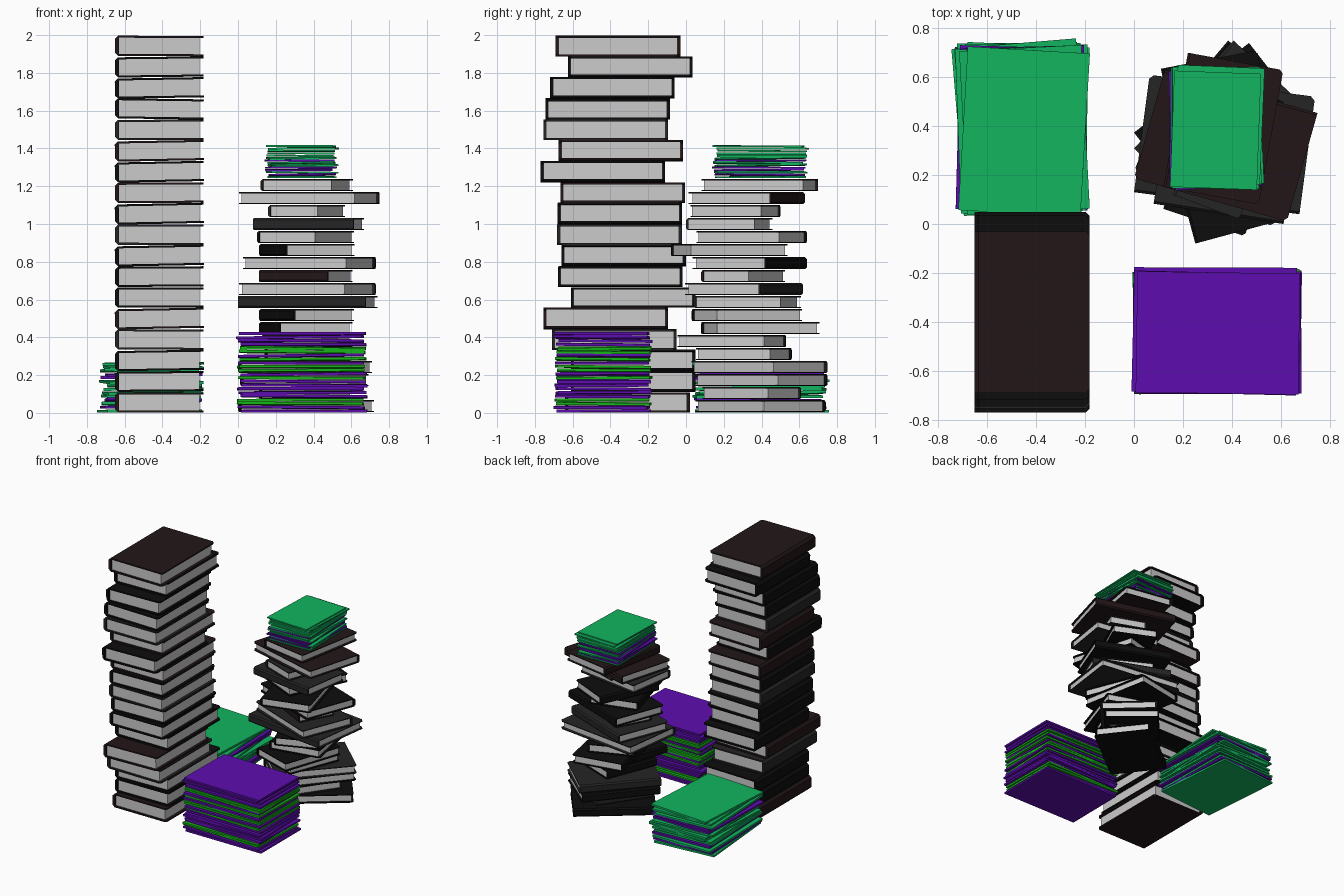
import bpy, bmesh, math, random
from mathutils import Matrix

if "Cube" in bpy.data.objects:
    bpy.data.objects.remove(bpy.data.objects["Cube"])

random.seed(7)


def mat(name, rgb):
    m = bpy.data.materials.new(name)
    m.diffuse_color = (*rgb, 1)
    m.use_nodes = True
    m.node_tree.nodes["Principled BSDF"].inputs["Base Color"].default_value = m.diffuse_color
    return m


BLACK = mat("black_cover", (0.004, 0.004, 0.004))
CHARCOAL = mat("charcoal_cover", (0.018, 0.018, 0.018))
BROWN = mat("brown_cover", (0.016, 0.008, 0.009))
PURPLE = mat("purple_paper", (0.11, 0.004, 0.43))
GREEN = mat("green_paper", (0.008, 0.46, 0.009))
TEAL = mat("emerald_paper", (0.006, 0.46, 0.115))


def finish(bm, name, matrix, material=None):
    bmesh.ops.recalc_face_normals(bm, faces=bm.faces)
    me = bpy.data.meshes.new(name)
    bm.to_mesh(me)
    bm.free()
    ob = bpy.data.objects.new(name, me)
    ob.matrix_world = matrix
    if material:
        me.materials.append(material)
    bpy.context.collection.objects.link(ob)
    return ob


def box(name, size, offset, matrix, material=None):
    bm = bmesh.new()
    bmesh.ops.create_cube(bm, size=1)
    bmesh.ops.scale(bm, vec=size, verts=bm.verts)
    bmesh.ops.translate(bm, vec=offset, verts=bm.verts)
    return finish(bm, name, matrix, material)


def place(x, y, z, rz, tilt_x=0, tilt_y=0):
    return (Matrix.Translation((x, y, z)) @ Matrix.Rotation(tilt_x, 4, 'X')
            @ Matrix.Rotation(tilt_y, 4, 'Y') @ Matrix.Rotation(rz, 4, 'Z'))


def book(name, matrix, w, l, h, material):
    """Hardback with its spine on local -x and open pages on +x, +y, -y."""
    t, c, x0, x1 = h * 0.1, h * 0.16, -w / 2, w / 2
    top, inner = h / 2, h / 2 - t
    # C-shaped cover with chamfered spine, extruded along y
    prof = [(x1, top), (x0 + c, top), (x0, top - c), (x0, c - top), (x0 + c, -top),
            (x1, -top), (x1, -inner), (x0 + 2 * t, -inner), (x0 + 2 * t, inner), (x1, inner)]
    bm = bmesh.new()
    face = bm.faces.new([bm.verts.new((x, -l / 2, z)) for x, z in prof])
    ext = bmesh.ops.extrude_face_region(bm, geom=[face])
    moved = [v for v in ext["geom"] if isinstance(v, bmesh.types.BMVert)]
    bmesh.ops.translate(bm, vec=(0, l, 0), verts=moved)
    # clipped outer corners of the boards
    corners = [e for e in bm.edges if all(abs(v.co.x - x1) < 1e-5 for v in e.verts)
               and abs(e.verts[0].co.y - e.verts[1].co.y) < 1e-5]
    bmesh.ops.bevel(bm, geom=corners, offset=w * 0.035, segments=1, affect='EDGES')
    finish(bm, name + "_cover", matrix, material)
    # page block
    box(name + "_pages", (w * 0.93, l * 0.955, inner * 2), (-w * 0.01, 0, 0), matrix)


# Tall stack of thick books, listed from the floor up by y centre
tall_y = [-0.31, -0.28, -0.28, -0.38, -0.425, -0.28, -0.348, -0.33, -0.352,
          -0.35, -0.335, -0.44, -0.345, -0.425, -0.415, -0.39, -0.295, -0.36]
tall_cols = [BROWN, BLACK, BLACK, CHARCOAL, BROWN, BLACK, BLACK, BLACK, CHARCOAL,
             BLACK, BROWN, BLACK, BROWN, CHARCOAL, BLACK, BLACK, BLACK, BROWN]
for i, y in enumerate(tall_y):
    tilt = 0 if i == 0 else random.uniform(-0.022, 0.022)
    book(f"tall_stack_book_{i + 1}", place(-0.417, y, 0.0555 + i * 0.111, 0, 0, tilt),
         0.47, 0.66, 0.107, tall_cols[i])

# Twisted stack, floor up: x min, x max, y min, y max, turn sign, flipped, cover
twisted = [
    (0.00, 0.73, 0.04, 0.74, -1, 0, BLACK),
    (0.11, 0.61, 0.08, 0.61, -1, 0, CHARCOAL),
    (0.01, 0.70, 0.04, 0.75, -1, 0, BLACK),
    (0.00, 0.72, 0.02, 0.75, -1, 0, CHARCOAL),
    (0.14, 0.58, 0.05, 0.56, -1, 0, BLACK),
    (0.12, 0.61, -0.05, 0.53, -1, 0, BLACK),
    (0.11, 0.61, 0.08, 0.71, 1, 0, BLACK),
    (0.11, 0.62, 0.03, 0.62, 1, 0, BLACK),
    (0.00, 0.74, 0.04, 0.61, 1, 0, CHARCOAL),
    (0.00, 0.73, -0.01, 0.62, 1, 1, CHARCOAL),
    (0.11, 0.61, 0.08, 0.53, 1, 0, BROWN),
    (0.02, 0.73, 0.03, 0.64, 1, 1, BLACK),
    (0.11, 0.62, -0.08, 0.54, 1, 0, BLACK),
    (0.10, 0.62, 0.05, 0.64, -1, 0, BLACK),
    (0.08, 0.67, 0.00, 0.46, 1, 0, CHARCOAL),
    (0.16, 0.57, 0.02, 0.50, -1, 0, CHARCOAL),
    (0.00, 0.75, 0.01, 0.63, 1, 1, BROWN),
    (0.12, 0.61, 0.08, 0.70, -1, 0, BROWN),
]
ASPECT = 0.71
for i, (xa, xb, ya, yb, sign, flip, col) in enumerate(twisted):
    # length and turn of the rectangle that fills these extents
    p = (xb - xa + yb - ya) / (1 + ASPECT)
    q = (xb - xa - yb + ya) / (1 - ASPECT)
    length = math.sqrt((p * p + q * q) / 2)
    ang = max(0, math.atan2(p + q, p - q))
    book(f"twisted_stack_book_{i + 1}",
         place((xa + xb) / 2, (ya + yb) / 2, 0.036 + i * 0.0688, sign * ang + flip * math.pi),
         length * ASPECT, length, 0.064, col)


def paper_stack(name, n, cx, cy, z0, z1, w, l, shift, turn, tilt, cols, top):
    """Loose pile of thin magazines with small random turns and tilts."""
    pitch = (z1 - z0) / n
    for i in range(n):
        k = 0.3 if i in (0, n - 1) else 1
        m = place(cx + random.uniform(-shift, shift), cy + random.uniform(-shift, shift),
                  z0 + (i + 0.5) * pitch, random.uniform(-turn, turn),
                  random.uniform(-tilt, tilt) * k, random.uniform(-tilt, tilt) * k)
        col = top if i == n - 1 else cols[random.randrange(len(cols))]
        box(f"{name}_{i + 1}", (w, l, pitch * 0.72), (0, 0, 0), m, col)


# Front magazines, rear magazines and the pile on the twisted books
paper_stack("front_magazine", 22, 0.34, -0.437, 0, 0.43, 0.665, 0.495,
            0.012, 0.03, 0.012, [PURPLE, PURPLE, GREEN], PURPLE)
paper_stack("rear_magazine", 14, -0.457, 0.39, 0, 0.27, 0.50, 0.67,
            0.016, 0.085, 0.016, [TEAL, TEAL, PURPLE], TEAL)
paper_stack("top_magazine", 14, 0.335, 0.395, 1.242, 1.418, 0.355, 0.475,
            0.014, 0.07, 0.016, [TEAL, TEAL, PURPLE], TEAL)
